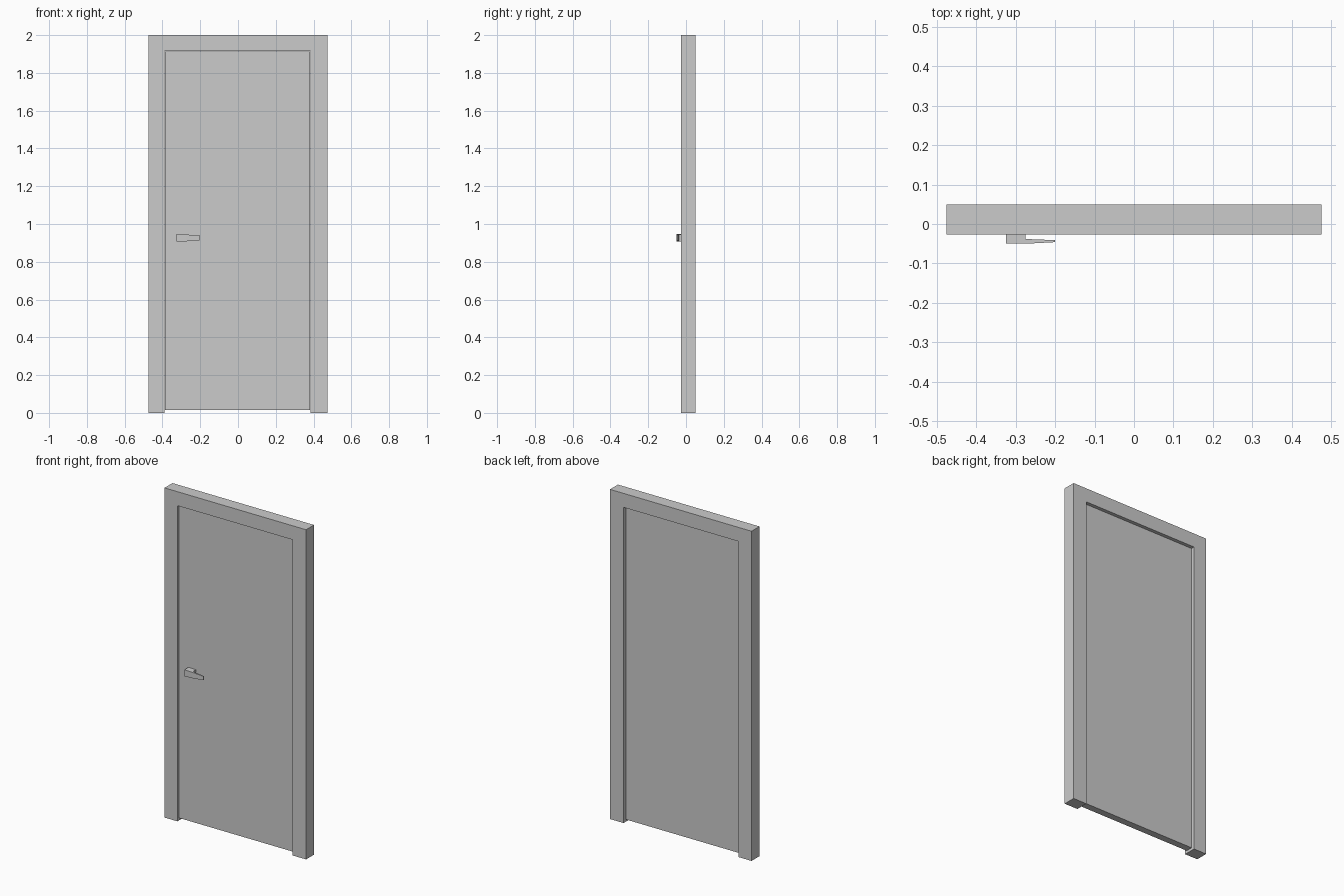
import bpy, bmesh

if "Cube" in bpy.data.objects:
    bpy.data.objects.remove(bpy.data.objects["Cube"])


def prism(name, profile, place, lo, hi):
    """Extrude a closed 2D profile from lo to hi; place(a, b, t, lo/hi) gives xyz."""
    bm = bmesh.new()
    ends = [[bm.verts.new(place(a, b, t)) for a, b in profile] for t in (lo, hi)]
    n = len(profile)
    bm.faces.new(ends[0])
    bm.faces.new(ends[1][::-1])
    for i in range(n):
        j = (i + 1) % n
        bm.faces.new((ends[0][i], ends[1][i], ends[1][j], ends[0][j]))
    bmesh.ops.recalc_face_normals(bm, faces=bm.faces)
    mesh = bpy.data.meshes.new(name)
    bm.to_mesh(mesh)
    bm.free()
    obj = bpy.data.objects.new(name, mesh)
    bpy.context.collection.objects.link(obj)
    return obj


def upright(a, b, t):
    return (a, t, b)


# Opening limits shared by the frame and the leaf
LEFT, RIGHT, HEAD, GAP = -0.389, 0.384, 1.915, 0.002

# Door frame: jambs and head as one U-shaped profile
prism("door_frame",
      [(-0.475, 0), (-0.475, 2), (0.475, 2), (0.475, 0),
       (RIGHT, 0), (RIGHT, HEAD), (LEFT, HEAD), (LEFT, 0)],
      upright, -0.026, 0.05)

# Door leaf, recessed in the frame on both sides
l, r, h = LEFT + GAP, RIGHT - GAP, HEAD - GAP
prism("door_leaf", [(l, 0.015), (l, h), (r, h), (r, 0.015)],
      upright, -0.011, 0.031)


# Handle: L-shaped plan, with the lever tip tapering in height
def tapered(x, y, z):
    k = max(0, (x + 0.29) / 0.09)
    return (x, y, 0.925 + (z - 0.925) * (1 - 0.4 * k))


prism("door_handle",
      [(-0.325, -0.011), (-0.325, -0.05), (-0.275, -0.05), (-0.2, -0.046),
       (-0.2, -0.041), (-0.275, -0.038), (-0.275, -0.011)],
      tapered, 0.907, 0.946)
